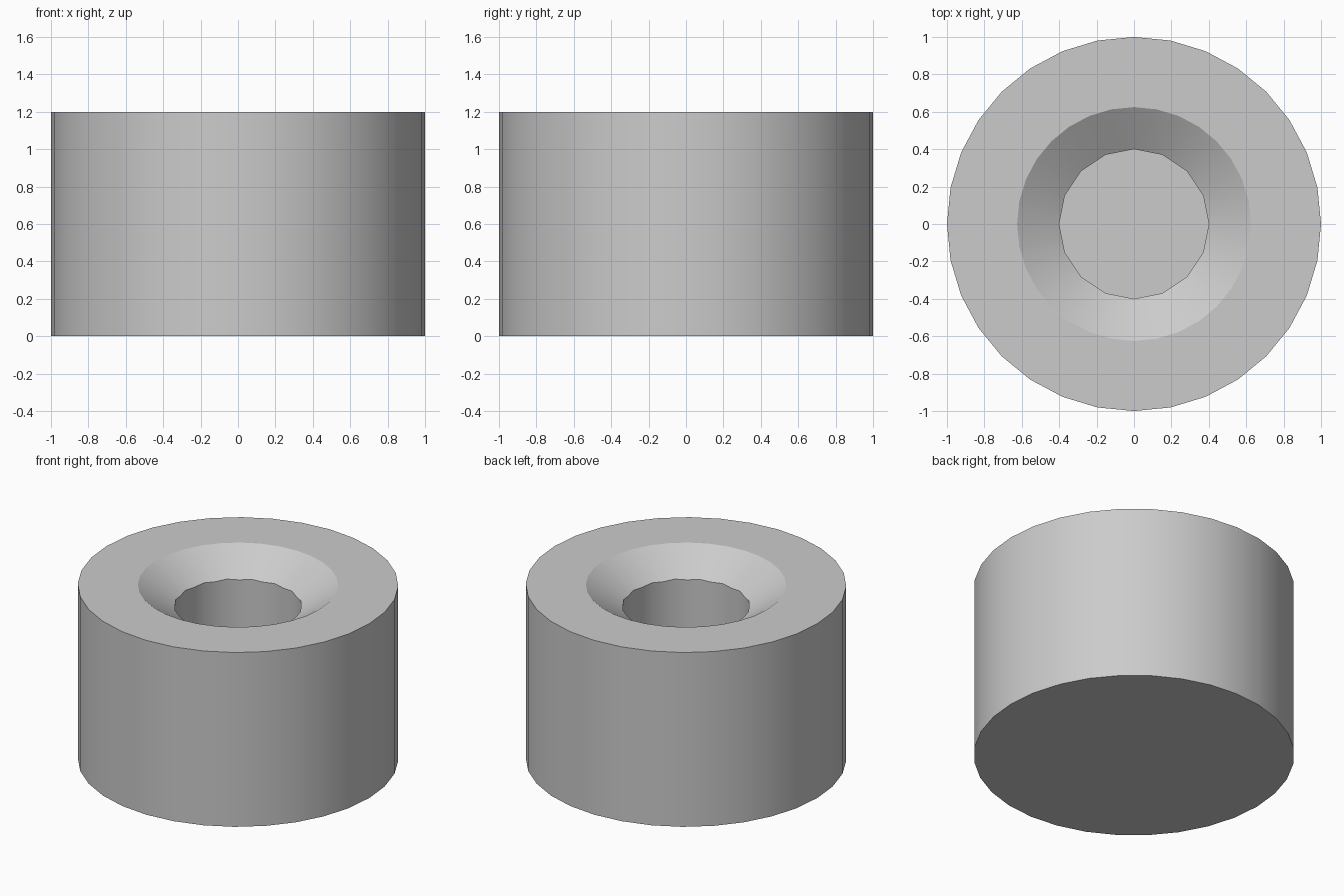
import bpy
import bmesh
from math import sin, cos, pi, radians

cube = bpy.data.objects.get("Cube")
if cube:
    bpy.data.objects.remove(cube, do_unlink=True)

SIDES = 32
HEIGHT = 1.2
SINK_RADIUS = 0.625
SINK_SLOPE = 0.64
HOLE_RADIUS = 0.4
HOLE_FLOOR = 0.4

grey = bpy.data.materials.new("plain grey")
grey.use_nodes = True
colour = (0.6, 0.6, 0.6, 1)
grey.diffuse_color = colour
grey.node_tree.nodes["Principled BSDF"].inputs["Base Color"].default_value = colour


def hole_radius(i):
    # The hole has half as many sides, so every second point is an edge midpoint
    return HOLE_RADIUS * (cos(2 * pi / SIDES) if i % 2 else 1)


def sink_depth(i):
    return HEIGHT - SINK_SLOPE * (SINK_RADIUS - hole_radius(i))


def ring(bm, radius, height):
    verts = []
    for i in range(SIDES):
        a = 2 * pi * i / SIDES
        r = radius(i)
        verts.append(bm.verts.new((r * cos(a), r * sin(a), height(i))))
    return verts


# Rings run from the base, up the outside, then down into the countersunk hole
bm = bmesh.new()
rings = [
    ring(bm, lambda i: 1, lambda i: 0),
    ring(bm, lambda i: 1, lambda i: HEIGHT),
    ring(bm, lambda i: SINK_RADIUS, lambda i: HEIGHT),
    ring(bm, hole_radius, sink_depth),
    ring(bm, hole_radius, lambda i: HOLE_FLOOR),
]
for low, high in zip(rings, rings[1:]):
    for i in range(SIDES):
        j = (i + 1) % SIDES
        bm.faces.new((low[i], low[j], high[j], high[i]))

# Base and hole floor
bm.faces.new(rings[0][::-1])
bm.faces.new(rings[-1])
bmesh.ops.recalc_face_normals(bm, faces=bm.faces)

mesh = bpy.data.meshes.new("countersunk_cylinder")
bm.to_mesh(mesh)
bm.free()
mesh.materials.append(grey)
body = bpy.data.objects.new("countersunk_cylinder", mesh)
bpy.context.collection.objects.link(body)

# Smooth walls with crisp rims
bpy.ops.object.select_all(action='DESELECT')
body.select_set(True)
bpy.context.view_layer.objects.active = body
bpy.ops.object.shade_smooth_by_angle(angle=radians(25))
